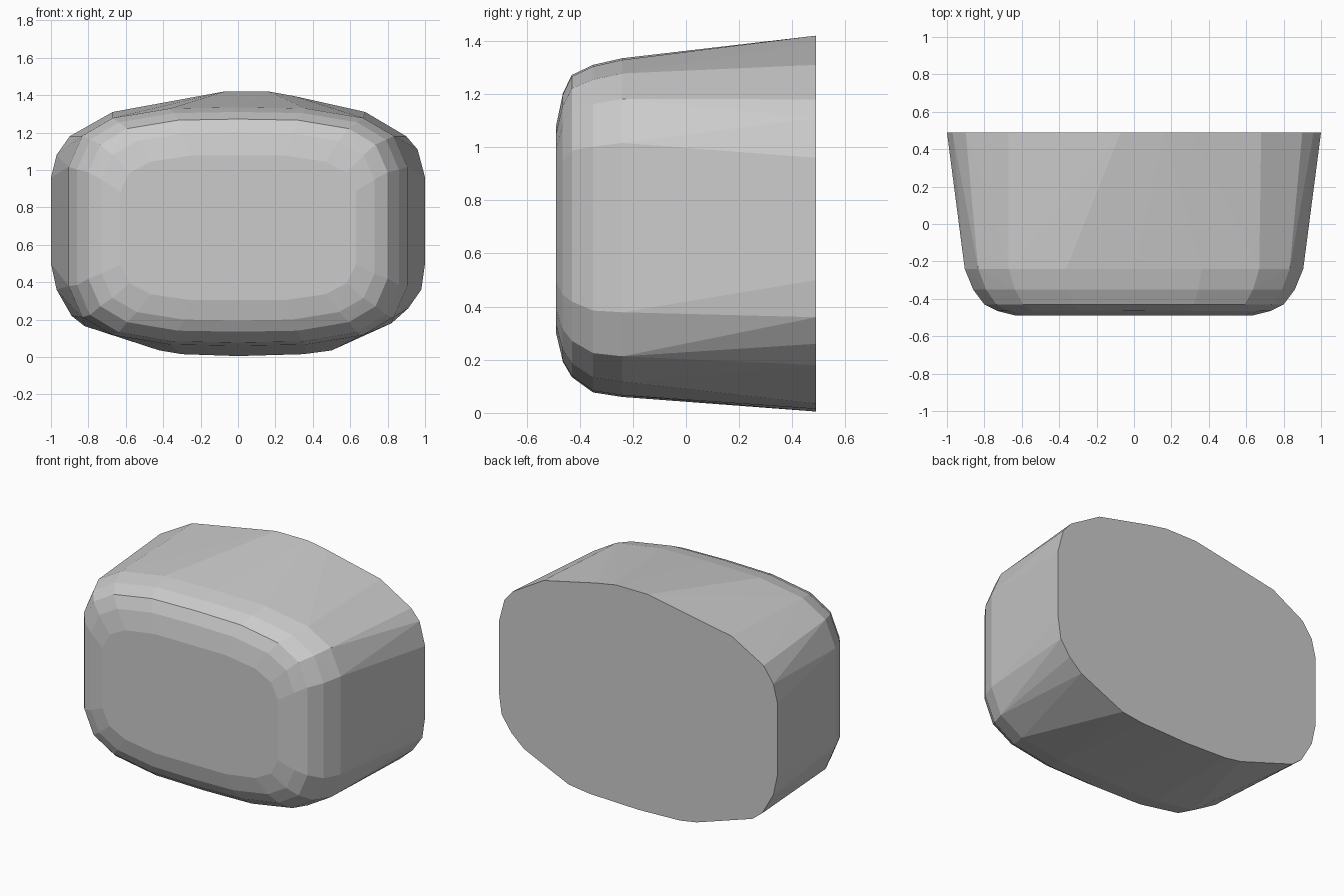
import bpy, bmesh, math

if "Cube" in bpy.data.objects:
    bpy.data.objects.remove(bpy.data.objects["Cube"])

# Outline of the flat back face (x, z)
back = [(-0.07, 1.42), (0.16, 1.42), (0.30, 1.395), (0.68, 1.31), (0.90, 1.18), (0.96, 1.11),
        (1.0, 0.96), (1.0, 0.50), (0.98, 0.36), (0.91, 0.26), (0.82, 0.18), (0.50, 0.035),
        (0.35, 0.015), (0.0, 0.005), (-0.30, 0.015), (-0.42, 0.035), (-0.82, 0.165),
        (-0.89, 0.22), (-0.97, 0.36), (-1.0, 0.50), (-1.0, 0.96), (-0.97, 1.08),
        (-0.90, 1.18), (-0.67, 1.31)]

# Unit quarter outline of the squarer front sections
quarter = [(0.0, 1.0), (0.4, 0.99), (0.74, 0.91), (0.92, 0.76), (1.0, 0.5)]

# Front sections: y, half width, lowest z, highest z
sections = [(-0.24, 0.905, 0.06, 1.335), (-0.35, 0.86, 0.077, 1.31),
            (-0.43, 0.80, 0.135, 1.272), (-0.465, 0.73, 0.195, 1.20),
            (-0.49, 0.63, 0.30, 1.08)]

bm = bmesh.new()
for x, z in back:
    bm.verts.new((x, 0.49, z))
for y, half, low, high in sections:
    mid, rise = (low + high) / 2, (high - low) / 2
    for qx, qz in quarter:
        for sx in ((1,) if qx == 0 else (1, -1)):
            for sz in (1, -1):
                bm.verts.new((sx * qx * half, y, mid + sz * qz * rise))

# Convex shell with coplanar triangles merged
bmesh.ops.convex_hull(bm, input=bm.verts[:])
bmesh.ops.delete(bm, geom=[v for v in bm.verts if not v.link_faces], context='VERTS')
bmesh.ops.dissolve_limit(bm, angle_limit=math.radians(0.5), verts=bm.verts[:], edges=bm.edges[:])
bmesh.ops.recalc_face_normals(bm, faces=bm.faces[:])

mesh = bpy.data.meshes.new("rounded_block")
bm.to_mesh(mesh)
bm.free()
bpy.context.collection.objects.link(bpy.data.objects.new("rounded_block", mesh))
